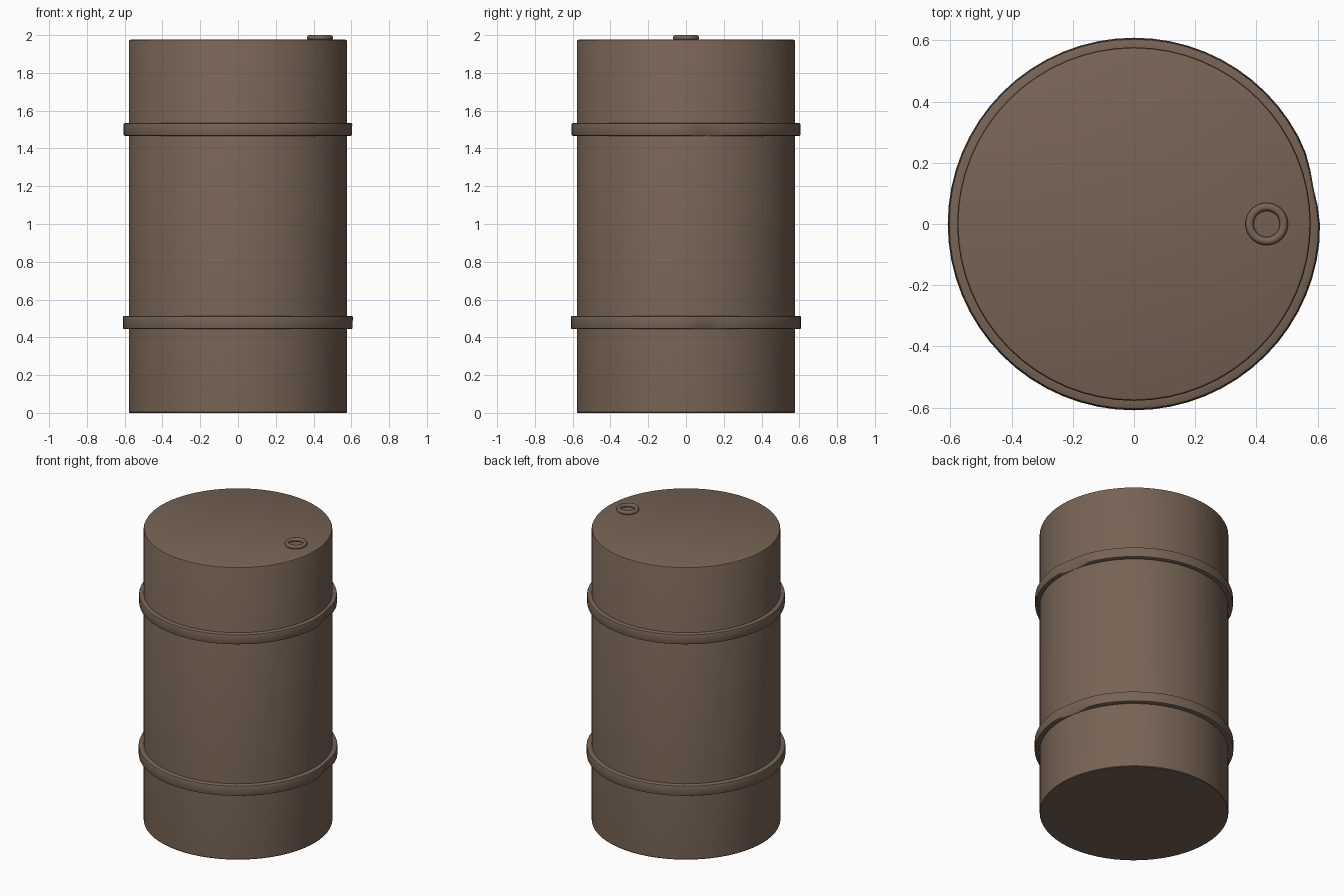
import bpy, bmesh, math

if "Cube" in bpy.data.objects:
    bpy.data.objects.remove(bpy.data.objects["Cube"])

SEG = 64
paint = bpy.data.materials.new("drum brown")
paint.diffuse_color = (0.185, 0.127, 0.090, 1)
paint.use_nodes = True
paint.node_tree.nodes["Principled BSDF"].inputs["Base Color"].default_value = paint.diffuse_color


def lathe(name, profile, closed=False, seg=SEG, center=(0, 0), dent=None):
    """Revolve (radius, z) points about a vertical axis; radius 0 gives a pole."""
    bm = bmesh.new()
    rings = []
    for r, z in profile:
        if r == 0:
            rings.append([bm.verts.new((center[0], center[1], z))])
            continue
        ring = []
        for i in range(seg):
            a = 2 * math.pi * i / seg
            rr = dent(r, z, a) if dent else r
            ring.append(bm.verts.new((center[0] + rr * math.cos(a),
                                      center[1] + rr * math.sin(a), z)))
        rings.append(ring)
    pairs = list(zip(rings, rings[1:]))
    if closed:
        pairs.append((rings[-1], rings[0]))
    for a, b in pairs:
        for i in range(seg):
            j = (i + 1) % seg
            if len(a) == 1:
                bm.faces.new((a[0], b[j], b[i]))
            elif len(b) == 1:
                bm.faces.new((a[i], a[j], b[0]))
            else:
                bm.faces.new((a[i], a[j], b[j], b[i]))
    bmesh.ops.recalc_face_normals(bm, faces=bm.faces)
    for f in bm.faces:
        f.smooth = True
    me = bpy.data.meshes.new(name)
    bm.to_mesh(me)
    bm.free()
    me.set_sharp_from_angle(angle=math.radians(35))
    me.materials.append(paint)
    ob = bpy.data.objects.new(name, me)
    bpy.context.collection.objects.link(ob)
    return ob


# Drum shell with a softened top edge
lathe("drum_body", [(0, 0), (0.575, 0), (0.578, 0.004), (0.578, 1.967),
                    (0.575, 1.973), (0.568, 1.976), (0, 1.976)])


# Rolling hoops, pushed in slightly along the lower edge on the right side
def hoop(name, z0, z1, r):
    def dent(rad, z, a):
        d = (a - 0.2 + math.pi) % (2 * math.pi) - math.pi
        low = 1 - (z - z0) / (z1 - z0)
        push = math.exp(-(d / 0.13) ** 2) * (0.008 + 0.022 * low)
        return max(rad - push, 0.577) if rad > 0.58 else rad
    c = 0.008
    lathe(name, [(0.57, z0), (r - c, z0), (r - 0.002, z0 + 0.003), (r, z0 + c),
                 (r, z1 - c), (r - 0.002, z1 - 0.003), (r - c, z1), (0.57, z1)],
          closed=True, dent=dent)


hoop("lower_hoop", 0.443, 0.514, 0.609)
hoop("upper_hoop", 1.466, 1.535, 0.606)

# Filler ring on the lid
tube = [(0.056 + 0.0135 * math.cos(t * math.pi / 6),
         1.9865 + 0.0135 * math.sin(t * math.pi / 6)) for t in range(12)]
lathe("filler_ring", tube, closed=True, seg=40, center=(0.434, 0))
